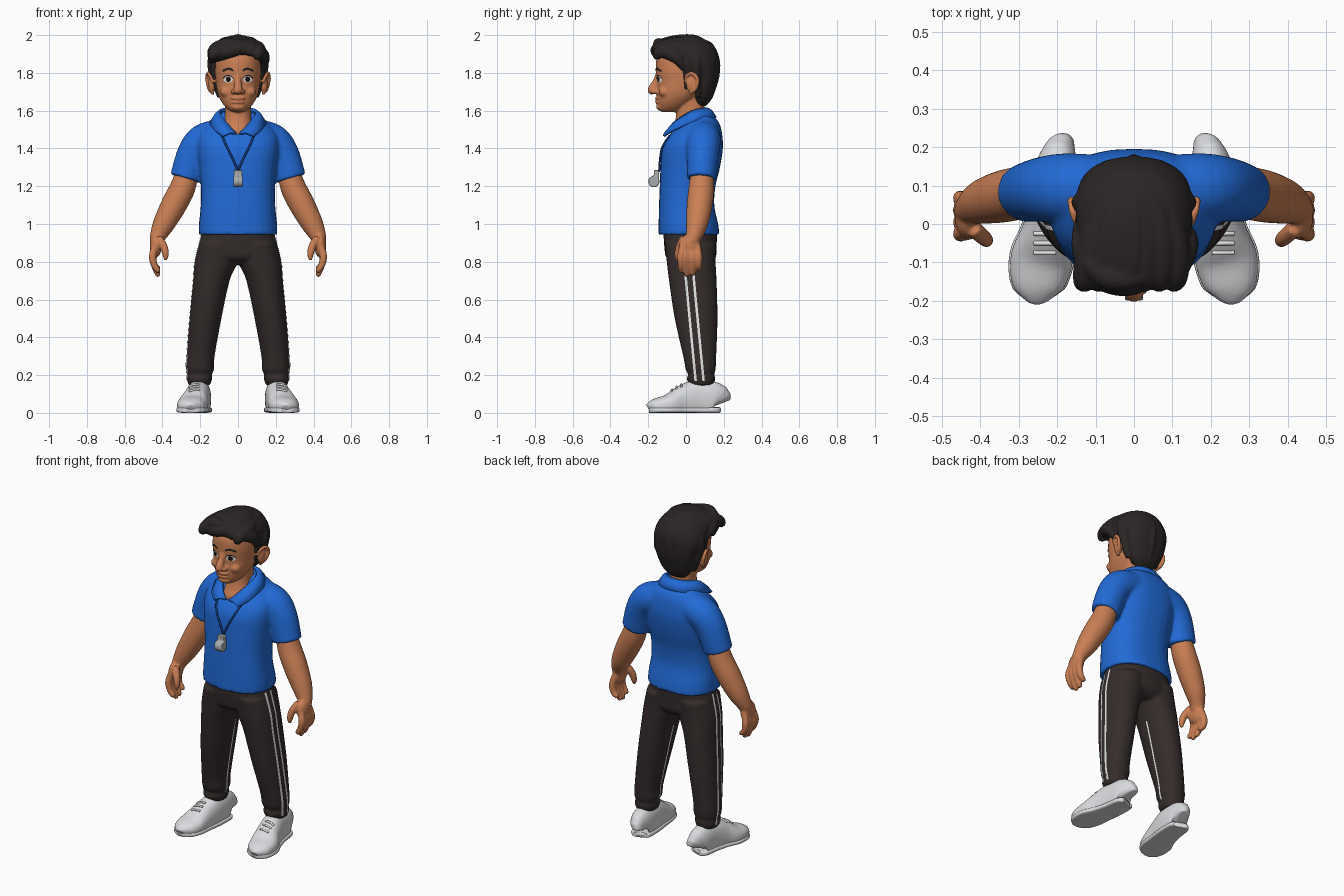
import bpy, bmesh, math
from mathutils import Vector, Matrix
from mathutils.bvhtree import BVHTree

if "Cube" in bpy.data.objects:
    bpy.data.objects.remove(bpy.data.objects["Cube"])


def material(name, r, g, b):
    m = bpy.data.materials.new(name)
    m.diffuse_color = [(c / 255 / 12.92 if c < 11 else ((c / 255 + .055) / 1.055) ** 2.4)
                       for c in (r, g, b)] + [1]
    m.use_nodes = True
    m.node_tree.nodes["Principled BSDF"].inputs["Base Color"].default_value = m.diffuse_color
    return m


SKIN = material("skin", 202, 127, 84)
BLUE = material("shirt blue", 33, 106, 214)
NAVY = material("cord blue", 22, 66, 140)
HAIR = material("hair black", 43, 37, 37)
PANTS = material("trouser charcoal", 52, 44, 43)
WHITE = material("white", 236, 236, 236)
SHOE = material("shoe white", 218, 219, 222)
GREY = material("whistle grey", 168, 170, 172)
DARK = material("eye black", 28, 20, 18)
LIP = material("lip brown", 160, 88, 60)


def spline(pts, k=5):
    """Catmull-Rom resampling of equal-length tuples."""
    out = []
    for i in range(len(pts) - 1):
        p0, p1, p2, p3 = (pts[max(0, min(len(pts) - 1, i + j))] for j in (-1, 0, 1, 2))
        for s in range(k):
            t = s / k
            out.append(tuple(.5 * (2 * b + (c - a) * t + (2 * a - 5 * b + 4 * c - d) * t * t
                                   + (3 * b - a - 3 * c + d) * t ** 3)
                             for a, b, c, d in zip(p0, p1, p2, p3)))
    return out + [tuple(pts[-1])]


def skin(bm, frames, p=2.0, n=32):
    """Closed loft through superellipse rings (centre, half-axis a, half-axis b)."""
    rows = []
    for c, a, b in frames:
        row = []
        for i in range(n):
            t = 2 * math.pi * i / n
            u, v = math.cos(t), math.sin(t)
            row.append(bm.verts.new(c + a * math.copysign(abs(u) ** (2 / p), u)
                                    + b * math.copysign(abs(v) ** (2 / p), v)))
        rows.append(row)
    for r, s in zip(rows, rows[1:]):
        for i in range(n):
            bm.faces.new((r[i], r[(i + 1) % n], s[(i + 1) % n], s[i]))
    bm.faces.new(rows[0][::-1])
    bm.faces.new(rows[-1])


def stack(bm, rings, p=2.2, x=None):
    """Horizontal rings (z, y front, y back, half width, x centre)."""
    rings = spline([tuple(r) + (0,) * (5 - len(r)) for r in rings])
    skin(bm, [(Vector((cx, (f + b) / 2, z)), Vector((w, 0, 0)), Vector((0, (b - f) / 2, 0)))
              for z, f, b, w, cx in rings], p)


def tube(bm, path, p=2.0, ref=None, n=20):
    """Rings square to a path of (x, y, z, radius[, radius along ref])."""
    path = spline([tuple(q) if len(q) == 5 else tuple(q) + (q[3],) for q in path])
    pos = [Vector(q[:3]) for q in path]
    d = pos[-1] - pos[0]
    if ref is None:
        ref = min(range(3), key=lambda i: abs(d[i]))
    axis = Vector([float(i == ref) for i in range(3)])
    frames = []
    for i, q in enumerate(path):
        t = (pos[min(i + 1, len(pos) - 1)] - pos[max(i - 1, 0)]).normalized()
        a = axis.cross(t).normalized()
        frames.append((pos[i], a * max(q[3], .002), t.cross(a) * max(q[4], .002)))
    skin(bm, frames, p, n)


def blob(bm, c, r):
    bmesh.ops.create_uvsphere(bm, u_segments=20, v_segments=14, radius=1,
                              matrix=Matrix.Translation(c) @ Matrix.Diagonal((*r, 1)))


def finish(name, bm, mat, voxel=0, iters=0, solid=0):
    """Make the object, fuse its pieces if asked, and return a ray tree."""
    bmesh.ops.recalc_face_normals(bm, faces=bm.faces)
    me = bpy.data.meshes.new(name)
    bm.to_mesh(me)
    bm.free()
    ob = bpy.data.objects.new(name, me)
    bpy.context.collection.objects.link(ob)
    if voxel:
        m = ob.modifiers.new("fuse", 'REMESH')
        m.mode, m.voxel_size = 'VOXEL', voxel
        m = ob.modifiers.new("soften", 'SMOOTH')
        m.factor, m.iterations = .5, iters
    if solid:
        m = ob.modifiers.new("thick", 'SOLIDIFY')
        m.thickness, m.offset = solid, 0
    dg = bpy.context.evaluated_depsgraph_get()
    me = bpy.data.meshes.new_from_object(ob.evaluated_get(dg))
    ob.modifiers.clear()
    ob.data = me
    me.materials.clear()
    me.materials.append(mat)
    for f in me.polygons:
        f.use_smooth = True
    return BVHTree.FromPolygons([v.co for v in me.vertices], [f.vertices[:] for f in me.polygons])


def project(tree, p, d, off):
    hit = tree.ray_cast(Vector(p), Vector(d))[0]
    return hit - Vector(d) * off if hit else None


def ribbon(name, pts, across, tree, d, mat, off=.003):
    """Thin strip laid on a surface."""
    bm, prev = bmesh.new(), None
    for p in spline(pts, 8):
        pair = [project(tree, Vector(p) + Vector(across) * s, d, off) for s in (-.5, 0, .5)]
        row = [bm.verts.new(q) for q in pair] if all(pair) else None
        if row and prev:
            for j in (0, 1):
                bm.faces.new((prev[j], row[j], row[j + 1], prev[j + 1]))
        prev = row
    finish(name, bm, mat)


def disc(name, x, z, rx, rz, tree, mat, off):
    """Thin oval laid on the front of a surface."""
    bm = bmesh.new()
    mid, prev = bm.verts.new(project(tree, (x, -1, z), (0, 1, 0), off)), None
    for k in (.5, 1):
        ring = [bm.verts.new(project(tree, (x + rx * k * math.cos(t), -1, z + rz * k * math.sin(t)),
                                     (0, 1, 0), off)) for t in (i * math.pi / 10 for i in range(20))]
        for i in range(20):
            j = (i + 1) % 20
            bm.faces.new((prev[i], ring[i], ring[j], prev[j]) if prev else (mid, ring[i], ring[j]))
        prev = ring
    finish(name, bm, mat)


SIDES = (("left", 1), ("right", -1))

# head with neck, nose, cheeks, lips and ears
bm = bmesh.new()
stack(bm, [(1.592, -.125, -.06, .025), (1.605, -.14, -.02, .052), (1.64, -.15, .03, .083),
           (1.69, -.153, .09, .107), (1.75, -.153, .13, .118), (1.82, -.16, .145, .122),
           (1.89, -.15, .14, .11), (1.95, -.09, .09, .06)])
stack(bm, [(1.42, -.07, .12, .07), (1.48, -.084, .12, .085), (1.53, -.064, .11, .078),
           (1.58, -.052, .1, .07), (1.68, -.05, .1, .07)])
tube(bm, [(0, -.148, 1.79, .014), (0, -.162, 1.75, .017), (0, -.178, 1.712, .024), (0, -.172, 1.69, .014)])
blob(bm, (0, -.178, 1.706), (.024, .026, .02))
blob(bm, (0, -.136, 1.62), (.036, .022, .02))
blob(bm, (0, -.148, 1.645), (.034, .016, .009))
blob(bm, (0, -.15, 1.667), (.036, .014, .01))
for _, s in SIDES:
    blob(bm, (.024 * s, -.165, 1.7), (.014, .018, .013))
    blob(bm, (.06 * s, -.115, 1.7), (.036, .03, .03))
    blob(bm, (.138 * s, .03, 1.742), (.02, .03, .05))
    tube(bm, [(.13 * s, -.004, 1.75, .008), (.148 * s, .002, 1.785, .009), (.16 * s, .035, 1.797, .01),
              (.164 * s, .062, 1.765, .01), (.152 * s, .05, 1.715, .01), (.132 * s, .018, 1.688, .009)], ref=0)
face = finish("head", bm, SKIN, .006, 3)

# eyes, lashes, brows and mouth
IN = (0, 1, 0)
for side, s in SIDES:
    disc(side + "_eye_white", .052 * s, 1.766, .025, .018, face, WHITE, .002)
    disc(side + "_iris", .051 * s, 1.766, .013, .015, face, DARK, .004)
    ribbon(side + "_lash", [(.024 * s, -1, 1.768), (.04 * s, -1, 1.784), (.062 * s, -1, 1.785),
                            (.08 * s, -1, 1.77)], (0, 0, .006), face, IN, DARK, .005)
    ribbon(side + "_brow", [(.024 * s, -1, 1.812), (.05 * s, -1, 1.822), (.082 * s, -1, 1.81)],
           (0, 0, .013), face, IN, HAIR, .005)
ribbon("mouth", [(-.046, -1, 1.666), (-.02, -1, 1.656), (.02, -1, 1.656), (.046, -1, 1.666)],
       (0, 0, .006), face, IN, LIP, .002)

# hair: cap, swept locks, fringe and sideburns
bm = bmesh.new()
stack(bm, [(1.625, .05, .105, .05), (1.66, .035, .135, .085), (1.72, .035, .155, .113),
           (1.78, .03, .17, .128), (1.84, -.02, .175, .146), (1.88, -.09, .175, .152),
           (1.92, -.145, .162, .146), (1.96, -.135, .135, .115), (1.98, -.09, .09, .07)])
for i in range(7):
    t = (i - 3) / 3
    h = -.028 * t * t + .003 * (i % 2)
    tube(bm, [(.12 * t - .02, -.155, 1.9 + h, .015), (.115 * t - .01, -.138, 1.935 + h, .036),
              (.1 * t, -.04, 1.957 + h, .042), (.06 * t, .06, 1.955 + h, .038), (.03 * t, .14, 1.9, .02)], ref=0)
    a = t * 1.35
    u, v = math.sin(a), math.cos(a)
    tube(bm, [(.05 * u, .05 + .05 * v, 1.94, .02), (.135 * u, .03 + .12 * v, 1.88, .026),
              (.13 * u, .03 + .123 * v, 1.78, .024), (.1 * u, .045 + .085 * v, 1.67, .012)], n=12)
tube(bm, [(.07, -.13, 1.94, .022), (-.02, -.155, 1.92, .034), (-.1, -.12, 1.9, .038), (-.143, -.05, 1.86, .014)])
tube(bm, [(.02, -.14, 1.955, .02), (-.06, -.14, 1.95, .034), (-.125, -.08, 1.92, .034), (-.145, .0, 1.87, .014)])
tube(bm, [(.05, -.14, 1.94, .02), (.105, -.112, 1.915, .036), (.137, -.05, 1.88, .032), (.132, -.01, 1.82, .016)])
for _, s in SIDES:
    tube(bm, [(.12 * s, .01, 1.87, .035), (.118 * s, .008, 1.8, .024), (.115 * s, .0, 1.715, .008)])
finish("hair", bm, HAIR, .0065, 2)

# polo shirt: torso and sleeves
bm = bmesh.new()
stack(bm, [(.945, -.146, .178, .208), (1, -.145, .17, .207), (1.1, -.143, .15, .197), (1.2, -.139, .156, .196),
           (1.3, -.135, .18, .206), (1.4, -.125, .195, .217), (1.47, -.088, .192, .21),
           (1.53, -.035, .178, .165), (1.58, .0, .14, .105), (1.595, .02, .12, .08)], 2.4)
for _, s in SIDES:
    tube(bm, [(.09 * s, .09, 1.465, .09), (.18 * s, .092, 1.44, .092), (.235 * s, .09, 1.37, .088, .085),
              (.277 * s, .082, 1.24, .084, .077)], n=32)
shirt = finish("shirt", bm, BLUE, .009, 4)

# folded collar
half_in = [(.008, -.1, 1.478), (.06, -.062, 1.535), (.095, .03, 1.595), (.055, .095, 1.61), (0, .11, 1.612)]
half_out = [(.08, -.118, 1.465), (.126, -.065, 1.498), (.142, .04, 1.54), (.085, .135, 1.56), (0, .157, 1.562)]
edges = [spline(h + [(-x, y, z) for x, y, z in h[-2::-1]]) for h in (half_in, half_out)]
bm, prev = bmesh.new(), None
for a, b in zip(*edges):
    mid = (Vector(a) + Vector(b)) / 2 + Vector((0, 0, .01))
    row = [bm.verts.new(q) for q in (a, mid, b)]
    if prev:
        for j in (0, 1):
            bm.faces.new((prev[j], row[j], row[j + 1], prev[j + 1]))
    prev = row
finish("collar", bm, BLUE, solid=.014)

# whistle on its cord
bm = bmesh.new()
for _, s in SIDES:
    pts = [project(shirt, (s * x, -1, z), IN, .006) for x, z in
           ((.085, 1.47), (.06, 1.41), (.03, 1.35), (.006, 1.295), (.004, 1.275))]
    tube(bm, [(*q, .0055) for q in pts], n=8)
finish("whistle_cord", bm, NAVY)
bm = bmesh.new()
tube(bm, [(-.024, -.17, 1.225, .03), (.024, -.17, 1.225, .03)], n=24)
bmesh.ops.create_cube(bm, size=1, matrix=Matrix.Translation((0, -.156, 1.258)) @ Matrix.Diagonal((.044, .026, .055, 1)))
finish("whistle", bm, GREY, .004, 2)

# arms and hands
for side, s in SIDES:
    bm = bmesh.new()
    tube(bm, [(.258 * s, .085, 1.32, .055), (.29 * s, .082, 1.2, .067), (.34 * s, .072, 1.1, .068),
              (.393 * s, .058, 1.0, .058), (.424 * s, .042, .935, .043), (.432 * s, .03, .9, .036)], n=24)
    blob(bm, (.435 * s, .02, .885), (.032, .058, .062))
    for i, tip in enumerate((.755, .735, .74, .765)):
        y = -.026 + .031 * i
        tube(bm, [(.438 * s, y * .8 + .005, .89, .018), (.452 * s, y, .83, .02), (.444 * s, y, .785, .018),
                  (.425 * s, y, tip, .015), (.418 * s, y, tip - .012, .007)], n=12)
    tube(bm, [(.42 * s, -.01, .925, .022), (.393 * s, -.034, .88, .021), (.383 * s, -.044, .835, .017),
              (.385 * s, -.046, .808, .008)], n=12)
    finish(side + "_arm", bm, SKIN, .006, 3)

# trousers with gathered cuffs
bm = bmesh.new()
stack(bm, [(.96, -.12, .165, .19), (.88, -.115, .162, .21), (.82, -.103, .157, .205), (.785, -.05, .12, .12)])
for _, s in SIDES:
    stack(bm, [(.9, -.112, .16, .1, .105 * s), (.8, -.102, .157, .113, .116 * s), (.7, -.09, .162, .096, .141 * s),
               (.5, -.06, .167, .084, .172 * s), (.3, -.015, .16, .074, .198 * s), (.23, -.002, .157, .074, .201 * s),
               (.205, .012, .15, .064, .203 * s), (.18, .004, .155, .067, .204 * s), (.145, .02, .145, .056, .205 * s)])
legs = finish("trousers", bm, PANTS, .009, 3)

# side stripes
for side, s in SIDES:
    for i, y in enumerate((-.004, .038)):
        ribbon(f"{side}_stripe_{i + 1}", [(.6 * s, y - .01, .93), (.6 * s, y, .75), (.6 * s, y + .028, .45),
                                          (.6 * s, y + .055, .17)], (0, .013, 0), legs, (-s, 0, 0), WHITE)
    ribbon(side + "_inner_stripe", [(0, .05, .68), (0, .06, .45), (0, .075, .2)],
           (0, .01, 0), legs, (s, 0, 0), WHITE)

# shoes with soles and laces
for side, s in SIDES:
    plan = [(.197, .172, .025, .11), (.2, .155, .055, .16), (.207, .06, .064, .175), (.222, -.02, .07, .145),
            (.24, -.09, .081, .1), (.25, -.155, .07, .078), (.252, -.185, .045, .06), (.252, -.196, .02, .045)]
    bm = bmesh.new()
    tube(bm, [(x * s, y, h * .42, w, h * .58) for x, y, w, h in plan], 2.3, ref=2, n=32)
    for v in bm.verts:
        v.co.z = max(v.co.z, .002)
    upper = finish(side + "_shoe", bm, SHOE, .006, 3)
    bm = bmesh.new()
    tube(bm, [(x * s, y, .015, w + .004, .015) for x, y, w, h in plan], 4, ref=2, n=32)
    finish(side + "_sole", bm, SHOE)
    bm = bmesh.new()
    for y in (-.075, -.05, -.025):
        pts = [project(upper, (.232 * s + k * .014, y, 1), (0, 0, -1), .002) for k in (-2, -1, 0, 1, 2)]
        tube(bm, [(*q, .006) for q in pts], n=8)
    finish(side + "_laces", bm, WHITE)
